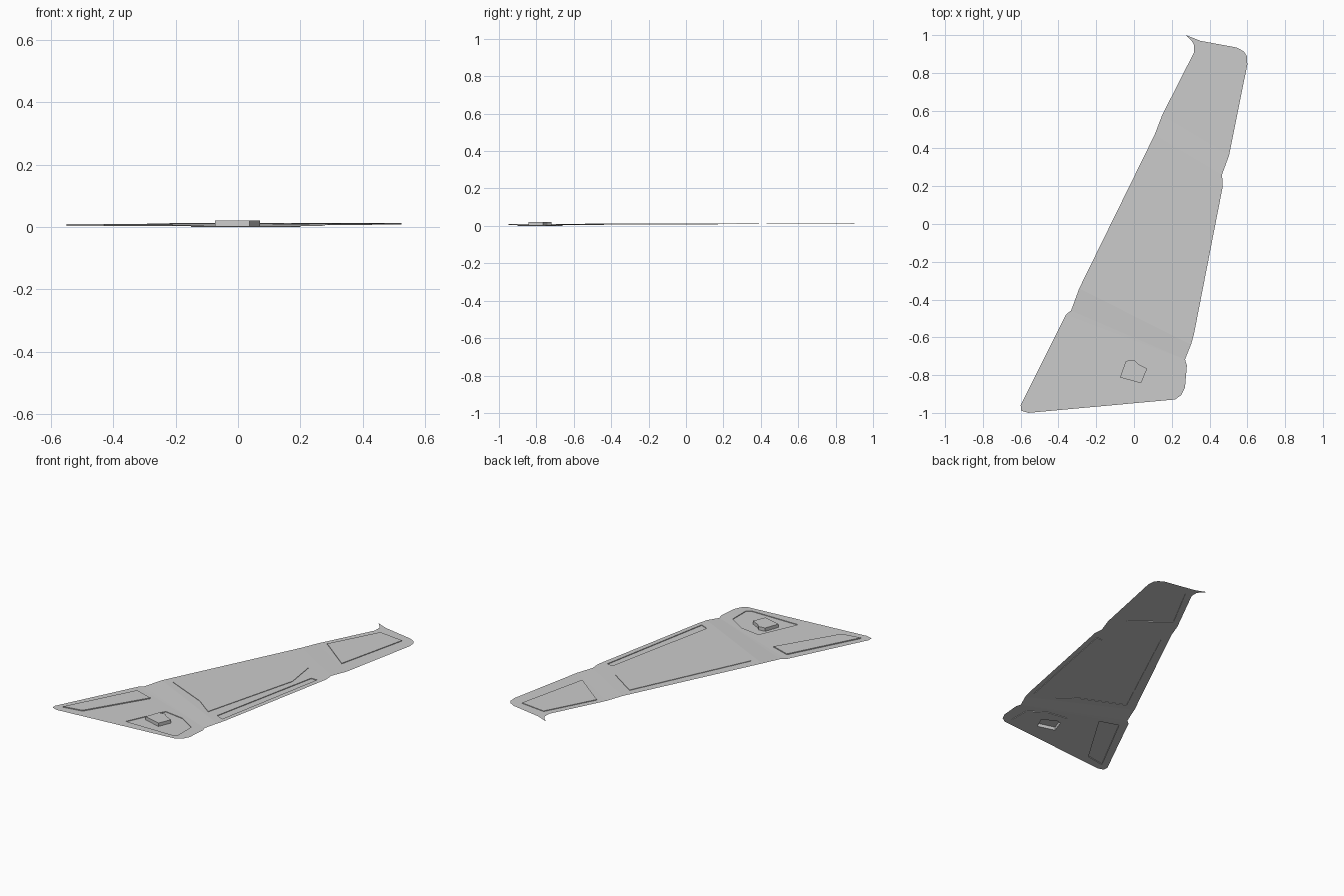
import bpy
from mathutils import Vector
from mathutils.geometry import tessellate_polygon

if "Cube" in bpy.data.objects:
    bpy.data.objects.remove(bpy.data.objects["Cube"])


def make_object(name, verts, faces):
    mesh = bpy.data.meshes.new(name)
    mesh.from_pydata(verts, [], faces)
    obj = bpy.data.objects.new(name, mesh)
    bpy.context.collection.objects.link(obj)
    return obj


def area(loop):
    return sum(a[0] * b[1] - b[0] * a[1] for a, b in zip(loop, loop[1:] + loop[:1]))


def ccw(loop):
    return loop if area(loop) > 0 else loop[::-1]


def stepped_sheet(loop, z, panels, verts, faces, start=None):
    """Flat sheet whose panels are cut out and stepped up or down with walls."""
    loop = ccw(loop)
    loops = [loop] + [ccw(p[0]) for p in panels]
    ids, starts = [], []
    for pts in loops:
        starts.append(len(verts))
        ids += range(len(verts), len(verts) + len(pts))
        verts += [(x, y, z) for x, y in pts]
    flat = [p for pts in loops for p in pts]
    for tri in tessellate_polygon([[Vector((x, y, 0)) for x, y in pts] for pts in loops]):
        if area([flat[i] for i in tri]) < 0:
            tri = tri[::-1]
        faces.append([ids[i] for i in tri])
    if start is not None:  # walls down to the parent sheet
        n, here = len(loop), starts[0]
        for i in range(n):
            j = (i + 1) % n
            faces.append([start + i, start + j, here + j, here + i])
    for s, (pts, pz, kids) in zip(starts[1:], panels):
        stepped_sheet(pts, pz, kids, verts, faces, s)


def section(name, loop, z, panels):
    verts, faces = [], []
    stepped_sheet(loop, z, panels, verts, faces)
    return make_object(name, verts, faces)


ROOT_Z, MID_Z, TIP_Z = 0.004, 0.011, 0.009

# Wide root section: leading strip, recessed bay and equipment box
box = [(-.074, -.812), (-.043, -.725), (.0, -.72), (.02, -.74), (.07, -.765), (.037, -.843)]
bay = [(-.15, -.90), (-.04, -.66), (.09, -.68), (.2, -.75), (.2, -.88), (.17, -.90)]
lead_strip = [(-.55, -.95), (-.33, -.53), (-.21, -.57), (-.43, -.93)]
section("root_section",
        [(-.36, -.479), (-.6, -.96), (-.597, -.988), (-.56, -1.0), (.217, -.929),
         (.249, -.907), (.27, -.865), (.28, -.749), (.27, -.717)],
        ROOT_Z, [(lead_strip, .010, []), (bay, 0.0, [(box, .021, [])])])

# Long middle section: main raised panel and trailing flap
main_panel = [(-.22, -.33), (.12, .39), (.3, .27), (.33, .07), (.17, -.54), (.05, -.45)]
flap = [(.24, -.55), (.29, -.57), (.43, .17), (.39, .17)]
section("middle_section",
        [(-.29, -.341), (.302, -.638), (.317, -.585), (.47, .2), (.11, .474)],
        MID_Z, [(main_panel, .014, []), (flap, .007, [])])

# Tip section: hooked corner and one raised panel
tip_panel = [(.2, .6), (.36, .9), (.525, .88), (.42, .43)]
section("tip_section",
        [(.503, .362), (.6, .845), (.597, .89), (.582, .913), (.545, .934), (.35, .97),
         (.275, 1.0), (.305, .97), (.317, .95), (.317, .907), (.148, .574)],
        TIP_Z, [(tip_panel, .013, [])])

# Sloped joint bands between the sections
make_object("root_joint",
            [(-.36, -.479, ROOT_Z), (.27, -.717, ROOT_Z), (.302, -.638, MID_Z),
             (-.29, -.341, MID_Z), (-.333, -.458, ROOT_Z + .001)],
            [(0, 1, 4), (4, 1, 2, 3)])
make_object("tip_joint",
            [(.11, .474, MID_Z), (.47, .2, MID_Z), (.466, .262, MID_Z),
             (.503, .362, TIP_Z), (.148, .574, TIP_Z)],
            [(0, 1, 2), (0, 2, 3, 4)])
